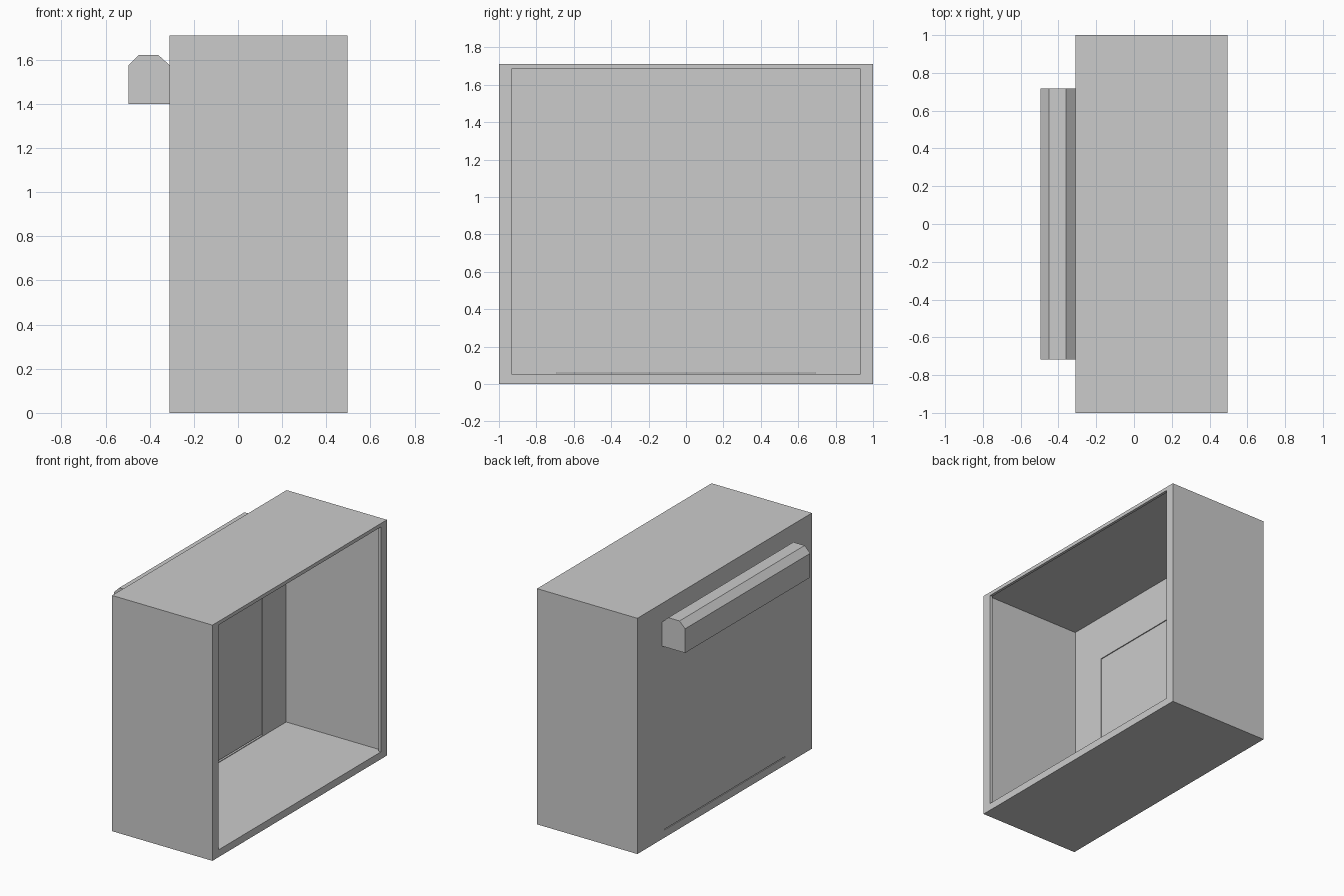
import bpy, bmesh

if "Cube" in bpy.data.objects:
    bpy.data.objects.remove(bpy.data.objects["Cube"])


def make_object(name, bm):
    bmesh.ops.recalc_face_normals(bm, faces=bm.faces[:])
    mesh = bpy.data.meshes.new(name)
    bm.to_mesh(mesh)
    bm.free()
    obj = bpy.data.objects.new(name, mesh)
    bpy.context.collection.objects.link(obj)
    return obj


def prism(name, profile, half_width):
    """Extrude an xz profile symmetrically along y."""
    bm = bmesh.new()
    face = bm.faces.new([bm.verts.new((x, -half_width, z)) for x, z in profile])
    ext = bmesh.ops.extrude_face_region(bm, geom=[face])
    moved = [v for v in ext["geom"] if isinstance(v, bmesh.types.BMVert)]
    bmesh.ops.translate(bm, verts=moved, vec=(0, 2 * half_width, 0))
    return make_object(name, bm)


def box(name, x0, x1, half_width, z0, z1):
    return prism(name, [(x0, z0), (x1, z0), (x1, z1), (x0, z1)], half_width)


def cut(target, cutter):
    cutter.hide_render = True
    mod = target.modifiers.new("cut", "BOOLEAN")
    mod.operation, mod.solver, mod.object = "DIFFERENCE", "EXACT", cutter
    bpy.context.view_layer.objects.active = target
    bpy.ops.object.modifier_apply(modifier=mod.name)
    bpy.data.objects.remove(cutter)


# Outer casing, open towards +x
case = box("case_shell", -0.31, 0.495, 1.0, 0.0, 1.71)

# Thin-walled cavity behind a narrow front lip
cut(case, box("cavity_cutter", -0.285, 0.475, 0.96, 0.05, 1.695))
cut(case, box("mouth_cutter", 0.40, 0.60, 0.932, 0.053, 1.684))

# Shallow panel recess on the inner back wall and the slit below it
cut(case, box("panel_cutter", -0.292, -0.25, 0.69, 0.055, 1.37))
cut(case, box("slit_cutter", -0.40, -0.25, 0.69, 0.055, 0.061))

# Chamfered housing bar on the outside of the back wall
prism("housing_bar", [(-0.31, 1.40), (-0.31, 1.575), (-0.36, 1.62),
                      (-0.45, 1.62), (-0.495, 1.575), (-0.495, 1.40)], 0.717)
